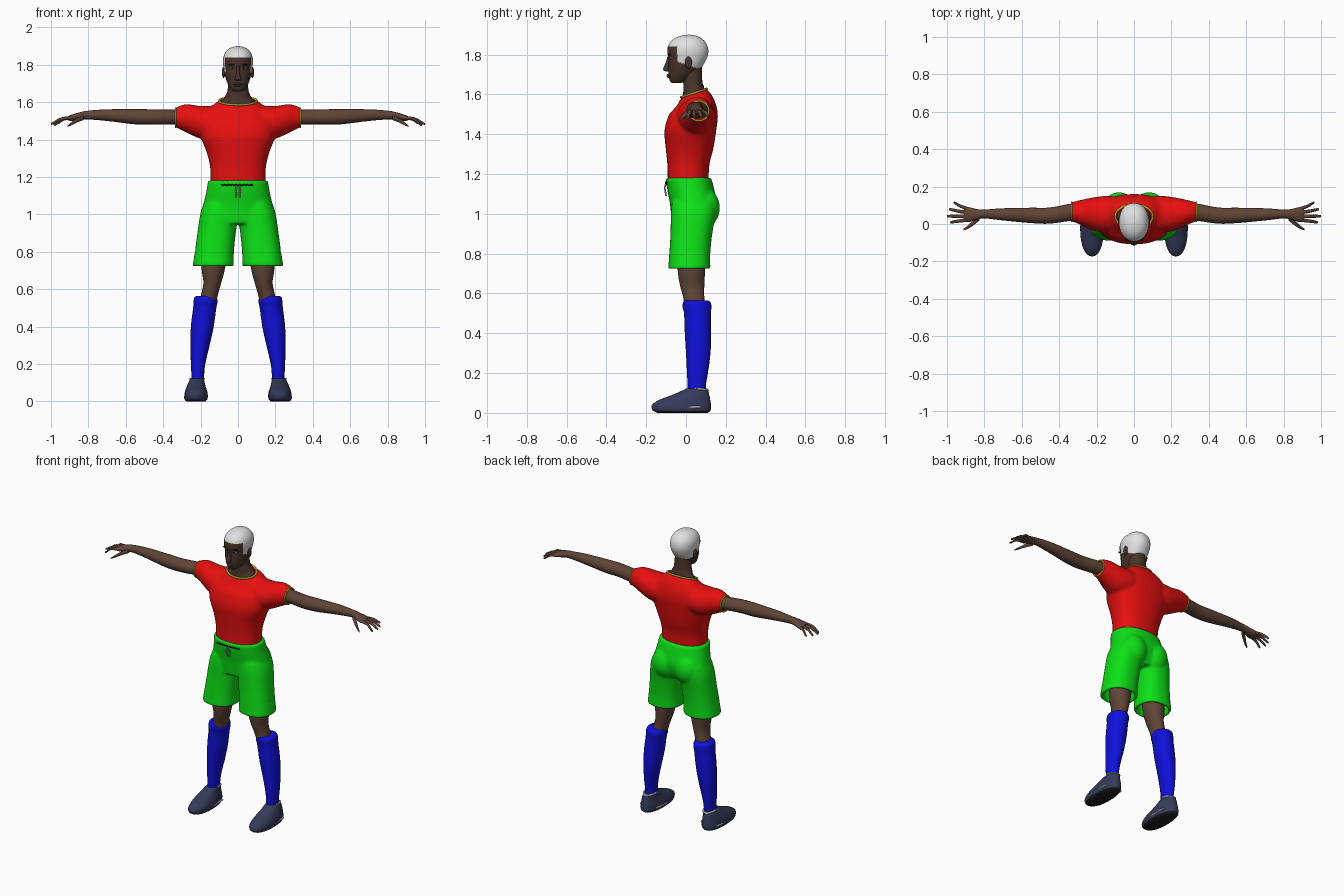
import bpy, bmesh, math
from mathutils import Matrix, Vector

if "Cube" in bpy.data.objects:
    bpy.data.objects.remove(bpy.data.objects["Cube"])


def material(name, *rgb):
    m = bpy.data.materials.new(name)
    m.use_nodes = True
    m.diffuse_color = (*rgb, 1)
    m.node_tree.nodes["Principled BSDF"].inputs["Base Color"].default_value = (*rgb, 1)
    return m


RED = material("shirt red", .8, .005, .005)
GREEN = material("shorts green", .004, .75, .008)
BLUE = material("sock blue", .005, .005, .7)
SKIN = material("brown skin", .115, .058, .037)
FACE = material("dark brown face", .065, .034, .023)
WHITE = material("white hair", .75, .75, .75)
NAVY = material("shoe navy", .034, .044, .1)
YELLOW = material("yellow trim", .5, .4, .02)
BLACK = material("near black", .012, .012, .014)
GREY = material("light grey", .45, .45, .45)


def catmull(a, b, c, d, t):
    return .5 * (2 * b + (c - a) * t + (2 * a - 5 * b + 4 * c - d) * t * t
                 + (3 * b - a - 3 * c + d) * t ** 3)


def loft(bm, rings, axis="z", s=1, p=2.0, n=36, steps=4, tilt=None, hollow=0):
    """Smooth skin through rings (position, low a, high a, low b, high b)."""
    dense = []
    for i in range(len(rings) - 1):
        q = [rings[max(i - 1, 0)], rings[i], rings[i + 1], rings[min(i + 2, len(rings) - 1)]]
        dense += [[catmull(*v, k / steps) for v in zip(*q)] for k in range(steps)]
    dense.append(rings[-1])
    loops = []
    for t, a0, a1, b0, b1 in dense:
        loop = []
        for k in range(n):
            c, d = math.cos(math.tau * k / n), math.sin(math.tau * k / n)
            a = (a0 + a1) / 2 + (a1 - a0) / 2 * math.copysign(abs(c) ** (2 / p), c)
            b = (b0 + b1) / 2 + (b1 - b0) / 2 * math.copysign(abs(d) ** (2 / p), d)
            lift = tilt(t) * (b - (b0 + b1) / 2) if tilt else 0
            co = (s * a, b, t + lift) if axis == "z" else (s * t, a, b)
            loop.append(bm.verts.new(co))
        loops.append(loop)
    faces = []
    for u, v in zip(loops, loops[1:]):
        faces += [bm.faces.new((u[k], u[(k + 1) % n], v[(k + 1) % n], v[k])) for k in range(n)]
    first = bm.faces.new(loops[0])
    faces += [first, bm.faces.new(loops[-1])]
    bmesh.ops.recalc_face_normals(bm, faces=faces)
    if hollow:  # open hem
        bmesh.ops.inset_region(bm, faces=[first], thickness=.02)
        new = bmesh.ops.extrude_discrete_faces(bm, faces=[first])["faces"][0]
        bmesh.ops.translate(bm, verts=new.verts, vec=(0, 0, hollow))


def ball(bm, centre, size):
    m = Matrix.Translation(centre) @ Matrix.Diagonal((*size, 1))
    bmesh.ops.create_uvsphere(bm, u_segments=24, v_segments=16, radius=1, matrix=m)


def finish(name, bm, mats, rule=None, voxel=0, angle=50):
    me = bpy.data.meshes.new(name)
    bm.to_mesh(me)
    bm.free()
    ob = bpy.data.objects.new(name, me)
    bpy.context.collection.objects.link(ob)
    for m in mats:
        me.materials.append(m)
    for f in me.polygons:
        f.use_smooth = True
        if rule:
            f.material_index = rule(f.center)
    if voxel:  # fuse the overlapping volumes into one soft cloth surface
        r = ob.modifiers.new("fuse", "REMESH")
        r.mode, r.voxel_size, r.use_smooth_shade = "VOXEL", voxel, True
        sm = ob.modifiers.new("soften", "SMOOTH")
        sm.factor, sm.iterations = .5, 7
    else:
        bpy.ops.object.select_all(action="DESELECT")
        ob.select_set(True)
        bpy.context.view_layer.objects.active = ob
        bpy.ops.object.shade_smooth_by_angle(angle=math.radians(angle))
    return ob


def lofted(name, rings, mats, rule=None, **kw):
    bm = bmesh.new()
    loft(bm, rings, **kw)
    return finish(name, bm, mats, rule)


def balls(name, items, mat):
    bm = bmesh.new()
    for centre, size in items:
        ball(bm, centre, size)
    return finish(name, bm, [mat])


def tube(name, points, radius, mat, closed=False):
    cu = bpy.data.curves.new(name, "CURVE")
    cu.dimensions, cu.bevel_depth, cu.bevel_resolution, cu.use_fill_caps = "3D", radius, 2, True
    sp = cu.splines.new("POLY")
    sp.points.add(len(points) - 1)
    for pt, co in zip(sp.points, points):
        pt.co = (*co, 1)
    sp.use_cyclic_u = closed
    cu.materials.append(mat)
    ob = bpy.data.objects.new(name, cu)
    bpy.context.collection.objects.link(ob)
    bpy.ops.object.select_all(action="DESELECT")
    ob.select_set(True)
    bpy.context.view_layer.objects.active = ob
    bpy.ops.object.convert(target="MESH")


TURN = [(math.cos(math.tau * k / 40), math.sin(math.tau * k / 40)) for k in range(40)]

# Shirt: trunk and two sleeves fused
bm = bmesh.new()
loft(bm, [(1.165, -.147, .147, -.092, .113), (1.25, -.149, .149, -.094, .118),
          (1.33, -.167, .167, -.102, .138), (1.42, -.2, .2, -.108, .152),
          (1.5, -.2, .2, -.085, .16), (1.56, -.16, .16, -.048, .14),
          (1.605, -.102, .102, -.024, .105)], p=2.3,
     tilt=lambda t: .33 * max(0, min(1, (t - 1.5) / .1)))
for s in (1, -1):
    loft(bm, [(0, -.02, .12, 1.42, 1.57), (.12, -.045, .15, 1.4, 1.58), (.2, -.04, .145, 1.405, 1.58),
              (.27, -.012, .132, 1.435, 1.59), (.31, .006, .122, 1.455, 1.582),
              (.335, .012, .117, 1.465, 1.57)], axis="x", s=s)
finish("shirt", bm, [RED], voxel=.009)
tube("collar_trim", [(.1 * c, .04 + .064 * d, 1.607 + .021 * d) for c, d in TURN], .006, YELLOW, True)

# Shorts: hips, seat and hollow legs fused
bm = bmesh.new()
loft(bm, [(.95, -.17, .17, -.07, .12), (1, -.2, .2, -.075, .145), (1.06, -.184, .184, -.082, .155),
          (1.12, -.17, .17, -.094, .143), (1.182, -.16, .16, -.102, .126)], p=2.3)
for s in (1, -1):
    loft(bm, [(.722, .022, .243, -.09, .123), (.8, .022, .231, -.084, .122),
              (.9, .012, .217, -.078, .132), (1, 0, .202, -.076, .15), (1.06, .01, .18, -.07, .15)],
         s=s, p=2.3, hollow=.1)
    ball(bm, (s * .08, .092, 1.03), (.085, .078, .1))
finish("shorts", bm, [GREEN], voxel=.008)
tube("waist_cord", [(x / 100, -.102 + .9 * (x / 100) ** 2, 1.155 + .004 * (x % 2)) for x in range(-9, 9)],
     .004, BLACK)
for s in (1, -1):
    tube("cord_end", [(s * .005, -.1, 1.16), (s * .012, -.107, 1.13), (s * .008, -.1, 1.09)], .004, GREY)

# Neck and head; hair is the region above a hairline
lofted("neck", [(1.54, -.1, .1, -.005, .085), (1.59, -.098, .098, -.018, .093),
                (1.625, -.072, .072, -.014, .09), (1.66, -.057, .057, -.014, .083),
                (1.7, -.053, .053, -.02, .08), (1.75, -.05, .05, -.03, .08)], [FACE],
       tilt=lambda t: .3 if t < 1.64 else 0)


def hairline(c):
    return int(c.z > (1.84 if c.y < -.045 else 1.765 - .35 * (c.y + .045)))


lofted("head", [(1.657, -.02, .02, -.07, -.03), (1.666, -.036, .036, -.08, 0),
                (1.69, -.051, .051, -.087, .035), (1.72, -.063, .063, -.089, .066),
                (1.75, -.071, .071, -.088, .088), (1.78, -.076, .076, -.087, .104),
                (1.81, -.08, .08, -.094, .112), (1.84, -.078, .078, -.091, .109),
                (1.865, -.068, .068, -.077, .096), (1.885, -.05, .05, -.052, .073),
                (1.896, -.027, .027, -.02, .047), (1.9, -.006, .006, .008, .02)],
       [FACE, WHITE], hairline, n=72, steps=6, p=2.15)
lofted("nose", [(1.715, -.012, .012, -.1, -.08), (1.722, -.018, .018, -.114, -.08),
                (1.735, -.014, .014, -.113, -.08), (1.765, -.008, .008, -.1, -.08),
                (1.79, -.008, .008, -.094, -.08)], [FACE], n=16)
balls("lips", [((0, -.087, 1.698), (.024, .011, .005)), ((0, -.086, 1.689), (.021, .011, .006))], SKIN)
for s, side in ((1, "left"), (-1, "right")):
    balls(side + "_ear", [((s * .077, .012, 1.76), (.009, .018, .03))], FACE)
    balls(side + "_eye", [((s * .031, -.076, 1.782), (.013, .008, .006))], GREY)
    balls(side + "_pupil", [((s * .031, -.082, 1.782), (.005, .004, .005))], BLACK)
    balls(side + "_brow", [((s * .033, -.083, 1.8), (.02, .008, .004))], BLACK)

    # Arm, hand and cuff
    bm = bmesh.new()
    loft(bm, [(.25, .02, .11, 1.475, 1.56), (.33, .018, .11, 1.48, 1.56), (.45, .002, .088, 1.48, 1.562),
              (.55, .005, .087, 1.482, 1.563), (.7, .019, .084, 1.5, 1.562), (.8, .03, .077, 1.508, 1.555),
              (.84, .022, .08, 1.506, 1.548), (.885, .01, .09, 1.5, 1.535),
              (.91, .014, .086, 1.503, 1.525)], axis="x", s=s)
    for base, tip, reach, drop in ((.078, .112, .965, 1.49), (.06, .078, .99, 1.486),
                                   (.04, .042, 1, 1.485), (.022, .01, .983, 1.48)):
        mid = (base + tip) / 2
        loft(bm, [(.88, base - .01, base + .01, 1.506, 1.526),
                  ((.89 + reach) / 2, mid - .009, mid + .009, 1.503, 1.519),
                  (reach - .008, tip - .007, tip + .007, drop - .005, drop + .008),
                  (reach, tip - .003, tip + .003, drop - .003, drop + .003)], axis="x", s=s, n=12)
    loft(bm, [(.825, .02, .045, 1.505, 1.53), (.86, -.008, .018, 1.492, 1.516),
              (.89, -.027, -.009, 1.477, 1.494), (.912, -.034, -.026, 1.468, 1.475)],
         axis="x", s=s, n=12)
    finish(side + "_arm", bm, [SKIN])
    tube(side + "_cuff_trim", [(s * .333, .065 + .05 * c, 1.517 + .05 * d) for c, d in TURN],
         .005, YELLOW, True)

    # Leg, sock and shoe
    lofted(side + "_leg", [(.9, .045, .19, -.05, .105), (.72, .068, .195, -.042, .096),
                           (.64, .088, .185, -.03, .092), (.58, .105, .195, -.014, .092),
                           (.48, .13, .22, 0, .1)], [SKIN], s=s)
    lofted(side + "_sock", [(.09, .182, .25, .01, .1), (.14, .181, .249, .008, .1),
                            (.2, .175, .252, .005, .11), (.3, .152, .254, 0, .123),
                            (.4, .13, .252, -.006, .126), (.5, .116, .24, -.01, .125),
                            (.53, .11, .238, -.017, .128), (.555, .113, .234, -.015, .124),
                            (.565, .125, .222, -.003, .11)], [BLUE], s=s)
    lofted(side + "_shoe", [(0, .175, .275, -.145, .11), (.014, .163, .287, -.168, .124),
                            (.04, .162, .286, -.171, .126), (.065, .168, .28, -.135, .122),
                            (.09, .176, .27, -.07, .117), (.112, .18, .26, -.02, .112),
                            (.122, .186, .252, 0, .104)], [NAVY, BLACK],
           lambda c: int(c.z < .009), s=s, p=2.2)
    tube(side + "_shoe_lining", [(s * (.219 + .036 * c), .056 + .053 * d, .113 + .008 * c * c)
                                 for c, d in TURN if d > -.2], .006, GREY)
    for edge in (.166, .28):
        tube(side + "_shoe_stripe", [(s * edge, .075, .03), (s * edge, .02, .028), (s * edge, -.03, .026)],
             .006, GREY)
